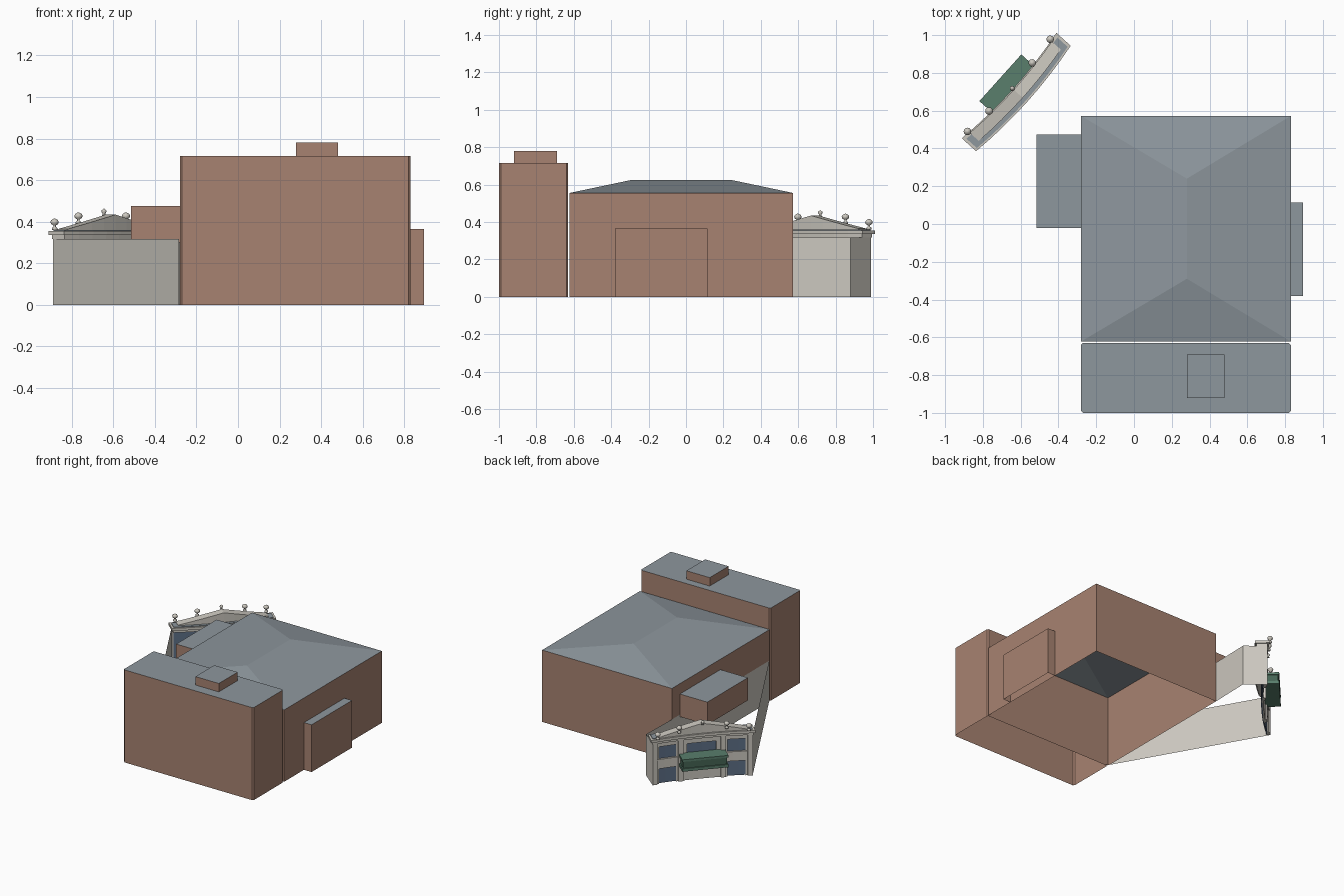
import bpy, bmesh
from mathutils import Vector

cube = bpy.data.objects.get("Cube")
if cube:
    bpy.data.objects.remove(cube)


def material(name, rgb):
    m = bpy.data.materials.new(name)
    m.use_nodes = True
    m.diffuse_color = (*rgb, 1)
    m.node_tree.nodes["Principled BSDF"].inputs["Base Color"].default_value = (*rgb, 1)
    return m


BRICK = material("brick", (0.39, 0.225, 0.165))
SLATE = material("slate_roof", (0.27, 0.31, 0.34))
STONE = material("pale_stone", (0.60, 0.575, 0.52))
GLASS = material("blue_glass", (0.11, 0.16, 0.24))
GREEN = material("canopy_green", (0.10, 0.21, 0.15))
DARK_GREEN = material("canopy_dark_green", (0.06, 0.13, 0.09))


def finish(name, bm, mats, normals=True):
    if normals:
        bmesh.ops.recalc_face_normals(bm, faces=bm.faces[:])
    me = bpy.data.meshes.new(name)
    bm.to_mesh(me)
    bm.free()
    for m in mats:
        me.materials.append(m)
    ob = bpy.data.objects.new(name, me)
    bpy.context.collection.objects.link(ob)
    return ob


def block(name, x0, x1, y0, y1, z0, z1, ridge=None, chamfer=0):
    """Brick box open below, with a slate top that is flat or hipped."""
    bm = bmesh.new()
    bmesh.ops.create_cube(bm, size=1)
    for v in bm.verts:
        v.co = (x0 + (v.co.x + .5) * (x1 - x0), y0 + (v.co.y + .5) * (y1 - y0),
                z0 + (v.co.z + .5) * (z1 - z0))
    if chamfer:
        upright = [e for e in bm.edges if abs(e.verts[0].co.z - e.verts[1].co.z) > .01]
        bmesh.ops.bevel(bm, geom=upright, offset=chamfer, segments=1, affect='EDGES')
    bm.normal_update()
    top = [f for f in bm.faces if f.normal.z > .9][0]
    bottom = [f for f in bm.faces if f.normal.z < -.9]
    top.material_index = 1
    if ridge:
        rx, ry0, ry1, rz = ridge
        corners = sorted(top.verts, key=lambda v: (v.co.y, v.co.x))
        fl, fr, bl, br = corners
        bmesh.ops.delete(bm, geom=[top], context='FACES_ONLY')
        a, b = bm.verts.new((rx, ry0, rz)), bm.verts.new((rx, ry1, rz))
        for vs in ((fl, fr, a), (br, bl, b), (fr, br, b, a), (bl, fl, a, b)):
            bm.faces.new(vs).material_index = 1
    bmesh.ops.delete(bm, geom=bottom, context='FACES_ONLY')
    return finish(name, bm, [BRICK, SLATE])


# Brick volumes
block("main_hall", -.28, .83, -.622, .572, 0, .555, ridge=(.28, -.29, .24, .625))
block("stage_tower", -.28, .83, -1, -.63, 0, .715, chamfer=.01)
block("tower_hatch", .28, .48, -.92, -.69, .715, .78)
block("side_annex", .83, .895, -.38, .115, 0, .365)
block("raised_annex", -.515, -.28, -.02, .475, .3, .475)

# Frame of the concave entrance front: u runs along it, v points outward
MID = Vector((-.645, .718, 0))
U = Vector((.668, .744, 0))
V = Vector((-.744, .668, 0))
HALF, SAG = .36, .025


def place(u, v, z):
    return MID + U * u + V * (v - SAG * (1 - (u / HALF) ** 2)) + Vector((0, 0, z))


def band(name, u0, u1, v0, v1, z0, z1, mat, n=8, peak=0):
    """Solid that follows the curve; peak raises the middle of its top."""
    bm = bmesh.new()
    rings = []
    for i in range(n + 1):
        u = u0 + (u1 - u0) * i / n
        zt = z1 + peak * (1 - abs(2 * i / n - 1))
        rings.append([bm.verts.new(place(u, v, z)) for v, z in
                      ((v0, z0), (v1, z0), (v1, zt), (v0, zt))])
    for a, b in zip(rings, rings[1:]):
        for k in range(4):
            bm.faces.new((a[k], a[(k + 1) % 4], b[(k + 1) % 4], b[k]))
    bm.faces.new(rings[0])
    bm.faces.new(rings[-1])
    return finish(name, bm, [mat])


# Thin stone walls joining the entrance front to the hall
path = [place(HALF, 0, 0), Vector((-.275, .88, 0)), Vector((-.283, .572, 0)),
        Vector((-.283, -.61, 0)), place(-HALF, 0, 0)]
bm = bmesh.new()
low = [bm.verts.new(p) for p in path]
high = [bm.verts.new(p + Vector((0, 0, .318))) for p in path]
for i in range(len(path) - 1):
    bm.faces.new((low[i], low[i + 1], high[i + 1], high[i]))
finish("link_walls", bm, [STONE])

# Entrance front: glass behind, stone piers and spandrels before it
band("window_glass", -.35, .35, -.024, -.014, 0, .318, GLASS)
for s, side in ((-1, "right"), (1, "left")):
    band(side + "_end_pier", s * .325, s * HALF, -.02, .006, 0, .318, STONE, 2)
    band(side + "_inner_pier", s * .135, s * .172, -.02, .008, 0, .318, STONE, 2)
    band(side + "_spandrel", s * .172, s * .325, -.02, -.004, .115, .185, STONE, 3)
    band(side + "_window_sill", s * .172, s * .325, -.02, .002, .18, .19, STONE, 3)
    band(side + "_window_head", s * .172, s * .325, -.02, -.004, .285, .318, STONE, 3)
    band(side + "_jamb", s * .172, s * .185, -.02, -.004, 0, .318, STONE, 1)
    band(side + "_outer_jamb", s * .312, s * .325, -.02, -.004, 0, .318, STONE, 1)
    band(side + "_centre_jamb", s * .105, s * .135, -.02, -.004, 0, .318, STONE, 1)
band("centre_ground_wall", -.135, .135, -.02, -.004, 0, .185, STONE, 4)
band("centre_window_head", -.135, .135, -.02, -.004, .28, .318, STONE, 4)

# Entablature, cornice, roof strip and pediment
band("entablature", -.363, .363, -.072, .008, .316, .335, STONE)
band("cornice", -.375, .375, -.082, .02, .335, .355, STONE)
band("entrance_roof", -.36, .36, -.072, .002, .355, .36, SLATE)
band("pediment", -.31, .31, -.045, .002, .358, .362, STONE, 8, .062)
band("raking_cornice", -.325, .325, -.05, .014, .358, .364, STONE, 8, .07)

# Canopy over the doors, straight along its front
def canopy_box(name, half, v1, z0, z1, mat):
    bm = bmesh.new()
    bmesh.ops.create_cube(bm, size=1)
    for v in bm.verts:
        depth = -.03 if v.co.y < 0 else v1
        p = MID + U * (v.co.x * 2 * half) + V * depth
        v.co = p + Vector((0, 0, z0 if v.co.z < 0 else z1))
    finish(name, bm, [mat])


canopy_box("canopy_bottom_lip", .166, .084, .12, .142, GREEN)
canopy_box("canopy_body", .158, .076, .142, .195, DARK_GREEN)
canopy_box("canopy_top_lip", .166, .084, .195, .212, GREEN)


# Turned finials
def finial(name, u, v, z, profile):
    bm = bmesh.new()
    verts = [bm.verts.new((r, 0, h)) for r, h in profile]
    edges = [bm.edges.new(pair) for pair in zip(verts, verts[1:])]
    bmesh.ops.spin(bm, geom=verts + edges, cent=(0, 0, 0), axis=(0, 0, 1),
                   angle=6.283185, steps=12)
    bmesh.ops.remove_doubles(bm, verts=bm.verts[:], dist=.0004)
    bmesh.ops.translate(bm, verts=bm.verts[:], vec=MID + U * u + V * v + Vector((0, 0, z)))
    ob = finish(name, bm, [STONE])
    for p in ob.data.polygons:
        p.use_smooth = True


URN = [(0, 0), (.013, 0), (.013, .01), (.006, .015), (.006, .022), (.017, .029),
       (.02, .039), (.016, .048), (.006, .054), (0, .056)]
SPIKE = [(0, 0), (.009, 0), (.006, .01), (.013, .018), (.011, .025), (.004, .03), (0, .034)]
for s, side in ((-1, "right"), (1, "left")):
    finial(side + "_end_urn", s * .328, .024, .36, URN)
    finial(side + "_inner_urn", s * .171, .011, .389, URN)
finial("centre_finial", 0, .012 - SAG / 2, .43, SPIKE)
